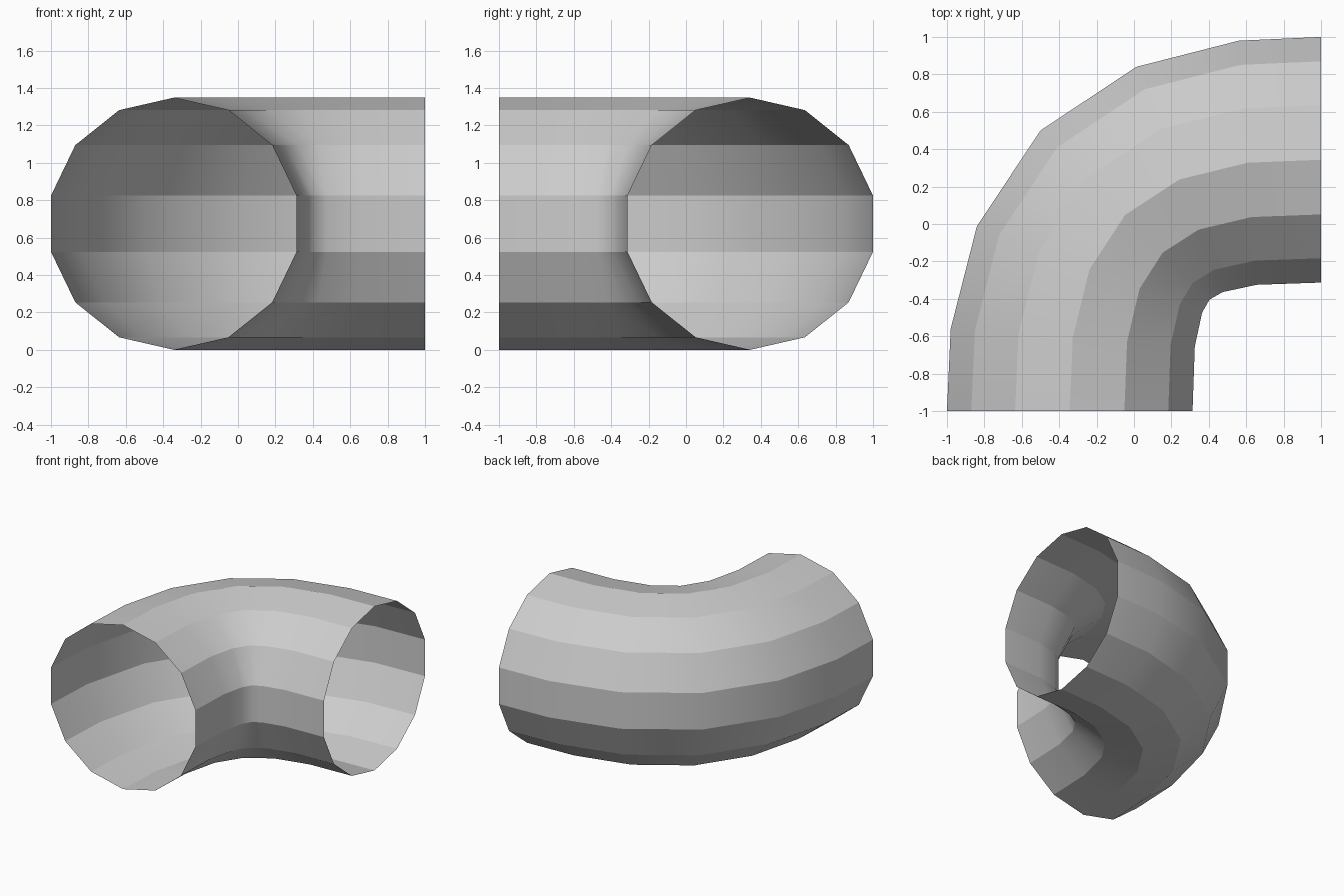
import bpy, bmesh, math

if "Cube" in bpy.data.objects:
    bpy.data.objects.remove(bpy.data.objects["Cube"])

SIDES = 14
MID_Z = 0.674
R = 0.674
HALF = math.cos(math.pi / SIDES)   # flat-side ratio: faces point outward and inward

# outer and inner plan points of each ring, from the front end to the middle
half = [((-1.0, -1.0), (0.313, -1.0)),
        ((-0.98, -0.56), (0.325, -0.655)),
        ((-0.84, -0.012), (0.364, -0.474)),
        ((-0.5, 0.5), (0.404, -0.404))]
# mirror across the diagonal for the second half of the bend
flip = lambda p: (-p[1], -p[0])
rings = half + [(flip(o), flip(i)) for o, i in reversed(half[:-1])]

bm = bmesh.new()
loops = []
for outer, inner in rings:
    loop = []
    for k in range(SIDES):
        a = 2 * math.pi * (k + 0.5) / SIDES
        t = 0.5 - 0.5 * math.cos(a) / HALF     # 0 = outer wall, 1 = inner wall
        x = outer[0] + (inner[0] - outer[0]) * t
        y = outer[1] + (inner[1] - outer[1]) * t
        loop.append(bm.verts.new((x, y, MID_Z + R * math.sin(a))))
    loops.append(loop)

# open tube wall
for a, b in zip(loops, loops[1:]):
    for k in range(SIDES):
        n = (k + 1) % SIDES
        f = bm.faces.new((a[k], a[n], b[n], b[k]))
        f.smooth = True
bmesh.ops.recalc_face_normals(bm, faces=bm.faces)

# make sure the wall faces outward
bm.normal_update()
top = max(bm.faces, key=lambda f: f.calc_center_median().z)
if top.normal.z < 0:
    bmesh.ops.reverse_faces(bm, faces=bm.faces)

# crisp lengthwise edges, smooth along the bend
for a, b in zip(loops, loops[1:]):
    for va, vb in zip(a, b):
        bm.edges.get((va, vb)).smooth = False

mesh = bpy.data.meshes.new("pipe_elbow")
bm.to_mesh(mesh)
bm.free()
bpy.context.collection.objects.link(bpy.data.objects.new("pipe_elbow", mesh))
